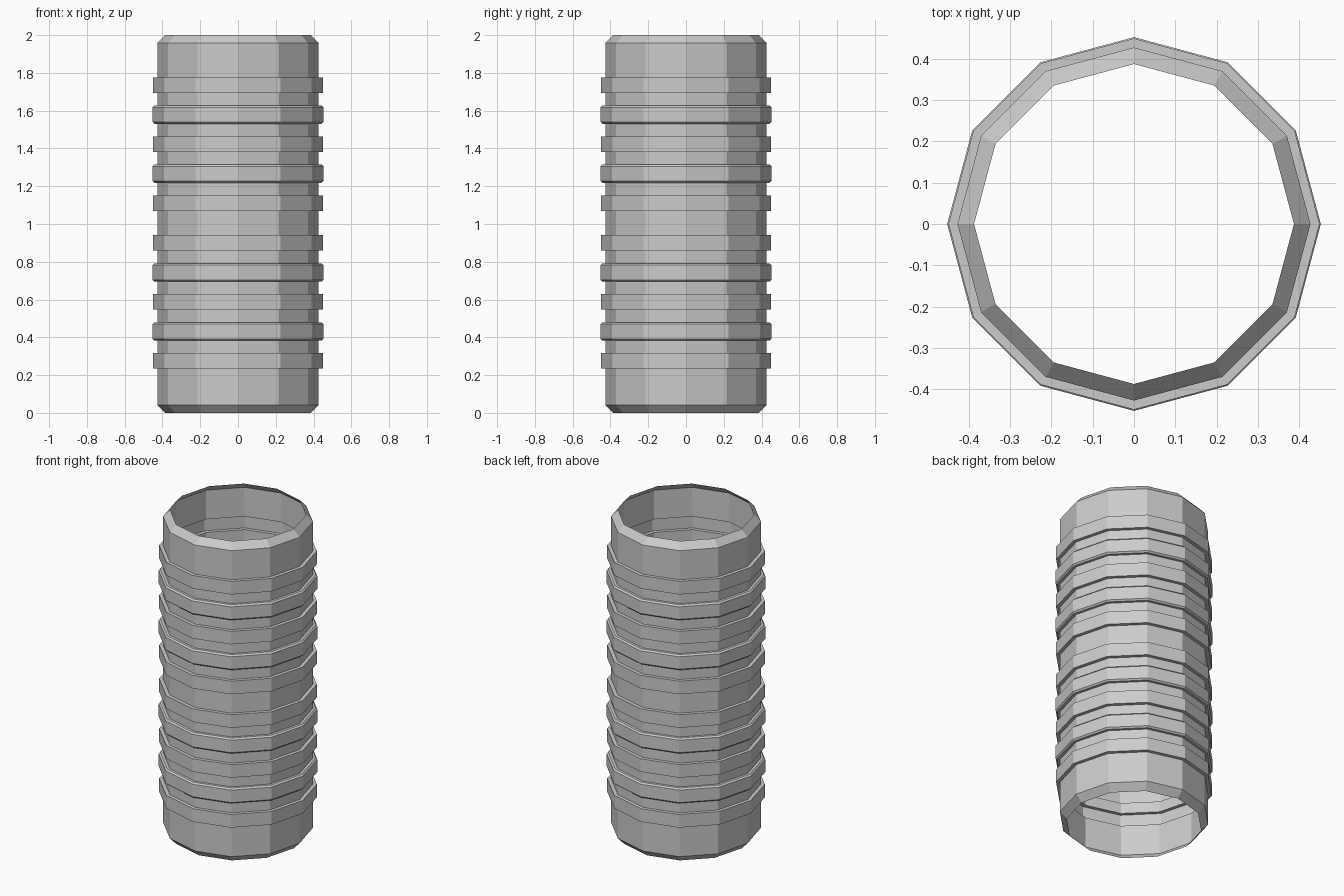
import bpy, bmesh, math

if "Cube" in bpy.data.objects:
    bpy.data.objects.remove(bpy.data.objects["Cube"])

SIDES = 12
R_BODY, R_RIM = 0.427, 0.387

# Profile (radius, height), bottom rim and chamfer first
profile = [(R_RIM, 0.0), (R_BODY, 0.042)]

# Raised bands: alternating plain and bevelled, in two groups of five
for start in (0.275, 1.11):
    for i in range(5):
        z = start + i * 0.1562
        bevelled = (i % 2 == 1)
        if bevelled:
            h, r, b = 0.048, 0.452, 0.009
            profile += [(R_BODY, z - h), (r - b, z - h), (r, z - h + b),
                        (r, z + h - b), (r - b, z + h), (R_BODY, z + h)]
        else:
            h, r = 0.041, 0.449
            profile += [(R_BODY, z - h), (r, z - h), (r, z + h), (R_BODY, z + h)]

# Top chamfer and rim
profile += [(R_BODY, 1.958), (R_RIM, 2.0)]

# Revolve into an open, single-walled tube
bm = bmesh.new()
rings = []
for r, z in profile:
    rings.append([bm.verts.new((r * math.cos(2 * math.pi * k / SIDES),
                                r * math.sin(2 * math.pi * k / SIDES), z))
                  for k in range(SIDES)])
for low, high in zip(rings, rings[1:]):
    for k in range(SIDES):
        n = (k + 1) % SIDES
        bm.faces.new((low[k], low[n], high[n], high[k]))

mesh = bpy.data.meshes.new("ribbed_tube")
bm.to_mesh(mesh)
bm.free()
tube = bpy.data.objects.new("ribbed_tube", mesh)
bpy.context.collection.objects.link(tube)
